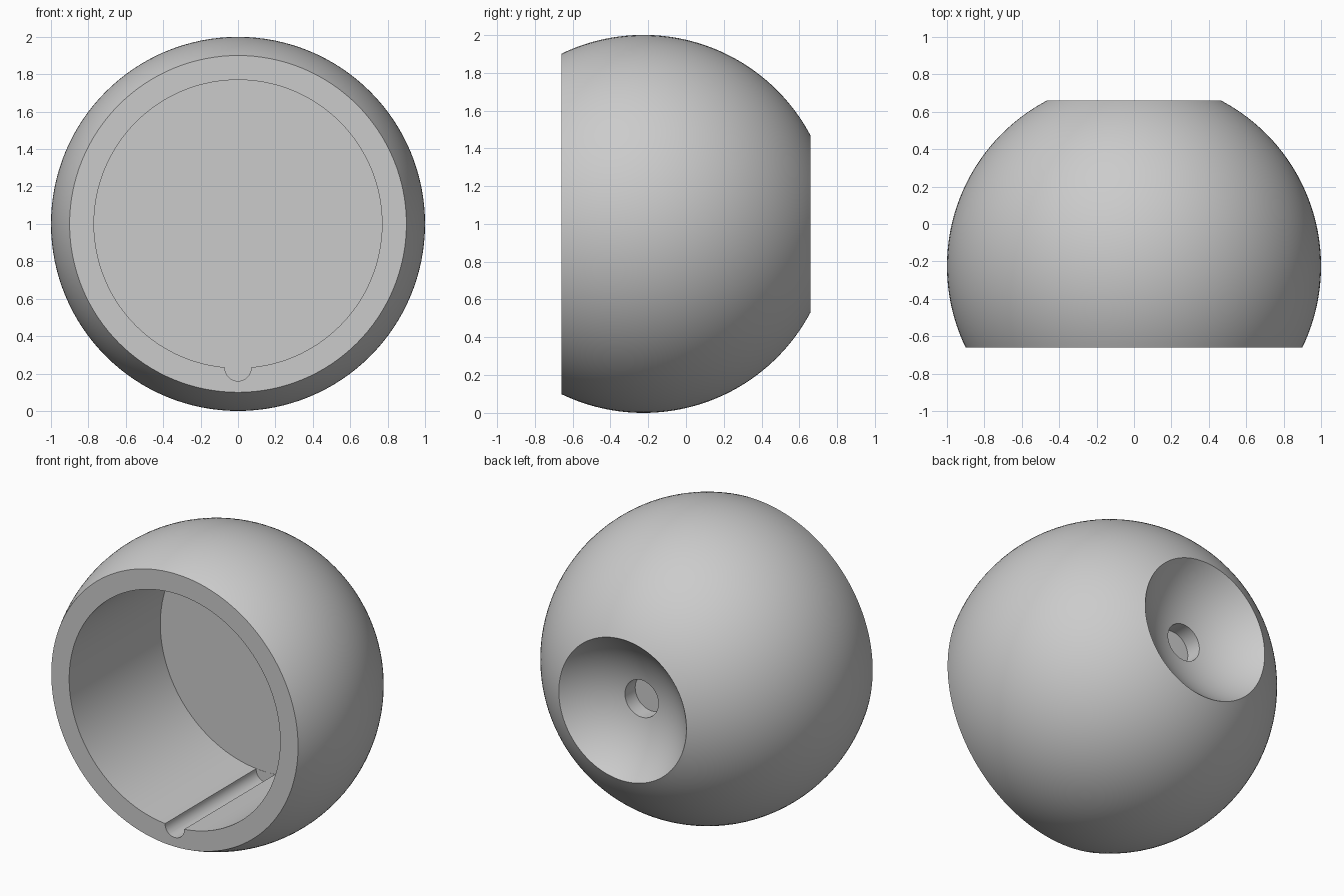
import bpy, bmesh, math
from mathutils import Matrix, Vector

cube = bpy.data.objects.get("Cube")
if cube:
    bpy.data.objects.remove(cube, do_unlink=True)

CENTRE = Vector((0, -0.225, 1))   # centre of the ball
FRONT, BACK = -0.435, 0.885       # flat cuts, measured from the centre
BORE, FLOOR = 0.77, 0.515         # front pocket radius and floor
DISH_R, DISH_Y = 0.621, 1.296     # spherical dish at the back
PIN_R, PIN_END = 0.122, 0.58      # blind hole in the dish
GROOVE = 0.07

grey = bpy.data.materials.new("plain grey")
grey.use_nodes = True
grey.diffuse_color = (0.6, 0.6, 0.6, 1)
grey.node_tree.nodes["Principled BSDF"].inputs["Base Color"].default_value = (0.6, 0.6, 0.6, 1)


def make_object(name, bm):
    bmesh.ops.recalc_face_normals(bm, faces=bm.faces)
    mesh = bpy.data.meshes.new(name)
    bm.to_mesh(mesh)
    bm.free()
    obj = bpy.data.objects.new(name, mesh)
    obj.location = CENTRE
    mesh.materials.append(grey)
    bpy.context.collection.objects.link(obj)
    return obj


def arc(radius, centre_y, start, end, steps, side):
    """Points (distance from axis, y) along a circular arc."""
    angles = [start + (end - start) * i / steps for i in range(steps + 1)]
    return [(radius * math.sin(a), centre_y + side * radius * math.cos(a)) for a in angles]


# Ball shell: half profile turned around the y axis
rim = math.sqrt(1 - BACK ** 2)
dish = arc(DISH_R, DISH_Y, math.asin(PIN_R / DISH_R), math.asin(rim / DISH_R), 16, -1)
ball = arc(1, 0, math.acos(BACK), math.acos(FRONT), 48, 1)
profile = [(0, PIN_END), (PIN_R, PIN_END)] + dish + ball[1:]
profile += [(BORE, FRONT), (BORE, 0.045), (BORE, FLOOR), (0, FLOOR)]

bm = bmesh.new()
verts = [bm.verts.new((r, y, 0)) for r, y in profile]
edges = [bm.edges.new(pair) for pair in zip(verts, verts[1:])]
bmesh.ops.spin(bm, geom=verts + edges, cent=(0, 0, 0), axis=(0, 1, 0),
               angle=math.tau, steps=128, use_merge=False)
bmesh.ops.remove_doubles(bm, verts=bm.verts, dist=0.0001)
shell = make_object("ball_shell", bm)

# Key groove along the bottom of the pocket
start, end = FRONT - 0.1, FLOOR - 0.001
bm = bmesh.new()
place = Matrix.Translation((0, (start + end) / 2, -BORE)) @ Matrix.Rotation(math.pi / 2, 4, 'X')
bmesh.ops.create_cone(bm, cap_ends=True, segments=32, radius1=GROOVE, radius2=GROOVE,
                      depth=end - start, matrix=place)
cutter = make_object("groove_cutter", bm)
cutter.hide_render = True

cut = shell.modifiers.new("groove", 'BOOLEAN')
cut.operation = 'DIFFERENCE'
cut.solver = 'EXACT'
cut.object = cutter
bpy.ops.object.select_all(action='DESELECT')
shell.select_set(True)
bpy.context.view_layer.objects.active = shell
bpy.ops.object.modifier_apply(modifier=cut.name)
bpy.data.objects.remove(cutter, do_unlink=True)
bpy.ops.object.shade_smooth_by_angle(angle=math.radians(30))
